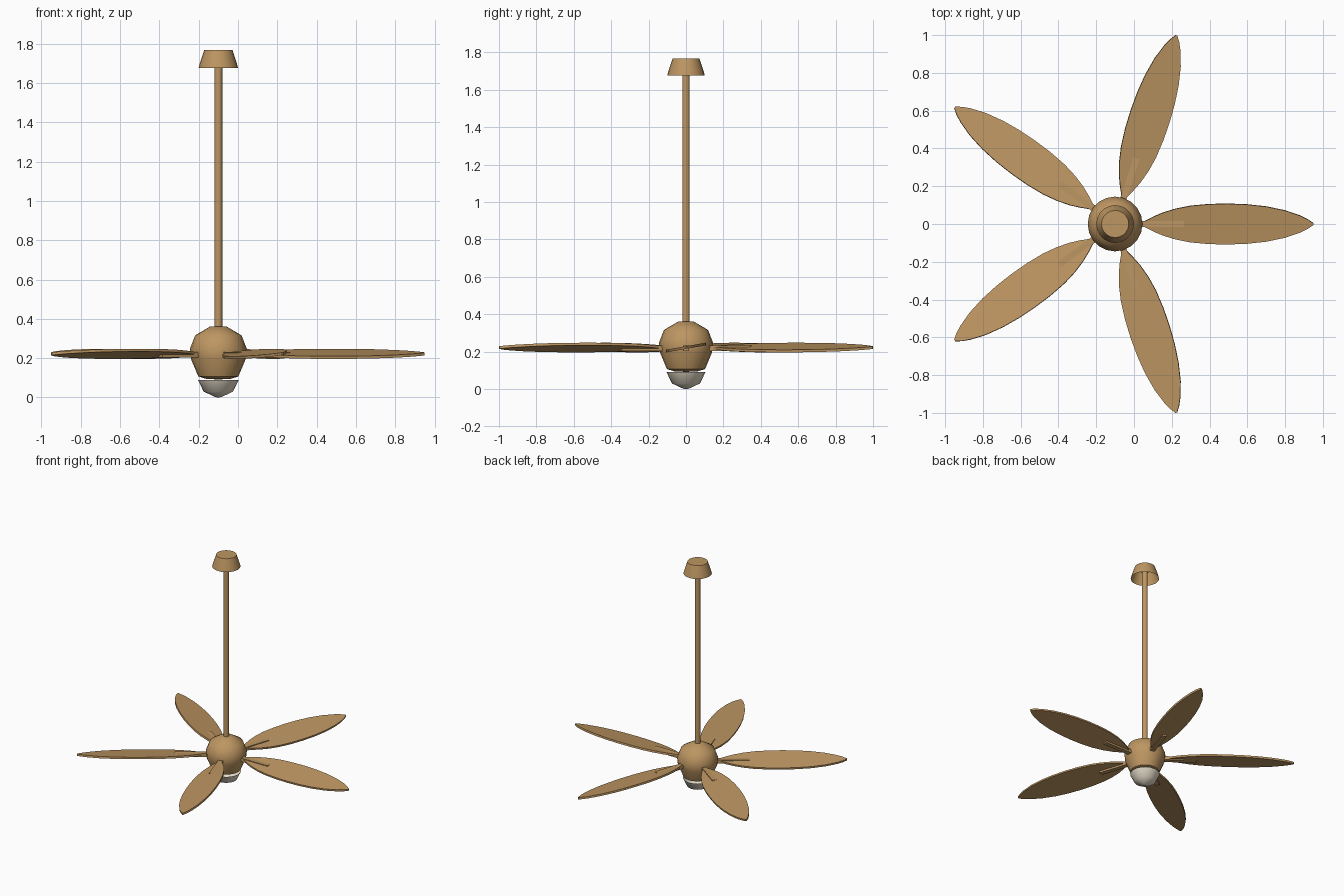
import bpy, bmesh, math
from mathutils import Matrix, Vector

if "Cube" in bpy.data.objects:
    bpy.data.objects.remove(bpy.data.objects["Cube"])

CX = -0.1          # fan axis
BLADE_Z = 0.222
PITCH = math.radians(10)


def material(name, rgb):
    m = bpy.data.materials.new(name)
    m.diffuse_color = (*rgb, 1)
    m.use_nodes = True
    m.node_tree.nodes["Principled BSDF"].inputs["Base Color"].default_value = m.diffuse_color
    return m


BRONZE = material("warm_tan", (0.51, 0.305, 0.122))
GLASS = material("cream_glass", (0.78, 0.71, 0.58))


def finish(name, bm, mat, smooth=None):
    bmesh.ops.recalc_face_normals(bm, faces=bm.faces[:])
    me = bpy.data.meshes.new(name)
    bm.to_mesh(me)
    bm.free()
    me.materials.append(mat)
    ob = bpy.data.objects.new(name, me)
    bpy.context.collection.objects.link(ob)
    if smooth:
        bpy.ops.object.select_all(action='DESELECT')
        ob.select_set(True)
        bpy.context.view_layer.objects.active = ob
        bpy.ops.object.shade_smooth_by_angle(angle=math.radians(smooth))
    return ob


def lathe(name, profile, mat, segs=20, smooth=50):
    """Spin (radius, z) points round the fan axis; radius 0 closes an end."""
    bm = bmesh.new()
    rings = []
    for r, z in profile:
        n = 1 if r == 0 else segs
        rings.append([bm.verts.new((CX + r * math.cos(2 * math.pi * i / segs),
                                    r * math.sin(2 * math.pi * i / segs), z))
                      for i in range(n)])
    for a, b in zip(rings, rings[1:]):
        for i in range(segs):
            j = (i + 1) % segs
            quad = [a[i % len(a)], a[j % len(a)], b[j % len(b)], b[i % len(b)]]
            bm.faces.new(list(dict.fromkeys(quad)))
    return finish(name, bm, mat, smooth)


# ceiling canopy (open below), rod, motor housing, light bowl
lathe("ceiling_canopy", [(0.1, 1.677), (0.094, 1.7), (0.072, 1.768), (0, 1.768)], BRONZE)
lathe("down_rod", [(0, 0.34), (0.02, 0.34), (0.02, 1.74), (0, 1.74)], BRONZE, 16)
lathe("motor_housing", [(0, 0.362), (0.04, 0.362), (0.118, 0.316), (0.145, 0.247),
                        (0.139, 0.195), (0.102, 0.107), (0.06, 0.094), (0, 0.092)], BRONZE)
lathe("light_bowl", [(0.104, 0.09), (0.075, 0.03), (0.015, 0.002), (0, 0)], GLASS)

# leaf outline: (distance from axis, half width)
LEAF = [(0.15, 0.012), (0.2, 0.038), (0.25, 0.06), (0.32, 0.082), (0.4, 0.098),
        (0.5, 0.107), (0.6, 0.109), (0.7, 0.105), (0.8, 0.094), (0.9, 0.073),
        (0.98, 0.045), (1.02, 0.025), (1.05, 0.004)]


def blade(name, turn):
    bm = bmesh.new()
    t = 0.007
    loops = []
    for z in (-t, t):
        loops.append([(bm.verts.new((x, -w, z)), bm.verts.new((x, w, z))) for x, w in LEAF])
    lo, hi = loops
    for i in range(len(LEAF) - 1):
        for l in loops:
            bm.faces.new([l[i][0], l[i + 1][0], l[i + 1][1], l[i][1]])
        for s in (0, 1):
            bm.faces.new([lo[i][s], lo[i + 1][s], hi[i + 1][s], hi[i][s]])
    for i in (0, -1):
        bm.faces.new([lo[i][0], lo[i][1], hi[i][1], hi[i][0]])
    bm.transform(turn @ Matrix.Rotation(PITCH, 4, 'X'))
    finish(name, bm, BRONZE, 40)


def arm(name, turn):
    bm = bmesh.new()
    bmesh.ops.create_cube(bm, size=1)
    for v in bm.verts:
        v.co = Vector((0.2325 + v.co.x * 0.265, v.co.y * 0.034, -0.004 + v.co.z * 0.028))
    bm.transform(turn)
    finish(name, bm, BRONZE)


# five pitched blades with their level bracket arms
for k in range(5):
    turn = Matrix.Translation((CX, 0, BLADE_Z)) @ Matrix.Rotation(math.radians(72 * k), 4, 'Z')
    blade(f"blade_{k + 1}", turn)
    arm(f"blade_arm_{k + 1}", turn)
